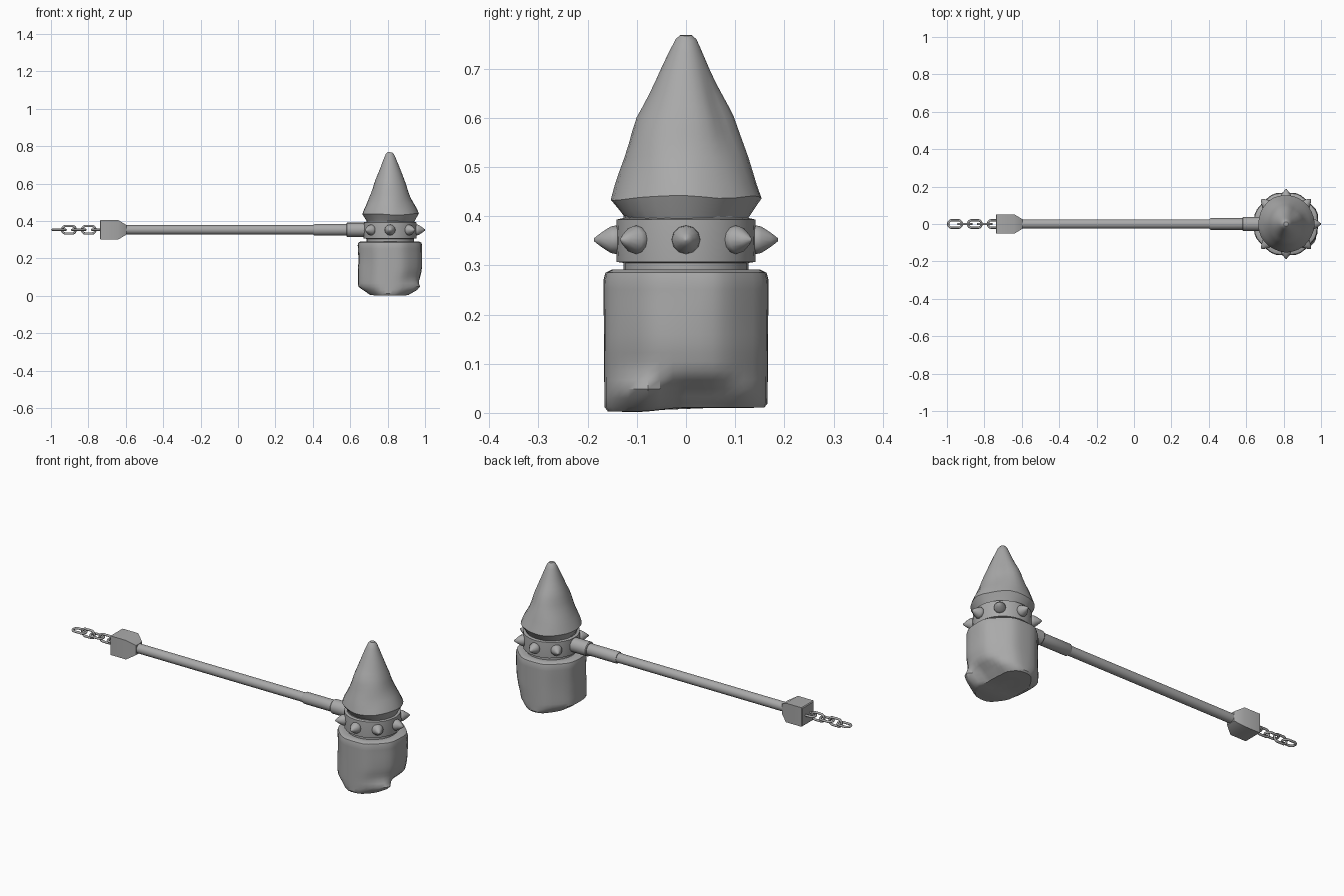
import bpy, bmesh, math
from mathutils import Matrix, Vector, noise

if "Cube" in bpy.data.objects:
    bpy.data.objects.remove(bpy.data.objects["Cube"])

GREY = bpy.data.materials.new("stone_grey")
GREY.diffuse_color = (0.4, 0.4, 0.4, 1)
GREY.use_nodes = True
GREY.node_tree.nodes["Principled BSDF"].inputs["Base Color"].default_value = GREY.diffuse_color
HX, HZ = 0.813, 0.353            # head centre, handle height


def finish(name, bm, matrix=Matrix(), angle=35):
    bmesh.ops.recalc_face_normals(bm, faces=bm.faces)
    me = bpy.data.meshes.new(name)
    bm.to_mesh(me)
    bm.free()
    me.materials.append(GREY)
    me.transform(matrix)
    ob = bpy.data.objects.new(name, me)
    bpy.context.collection.objects.link(ob)
    bpy.context.view_layer.objects.active = ob
    ob.select_set(True)
    bpy.ops.object.shade_smooth_by_angle(angle=math.radians(angle))
    ob.select_set(False)
    return ob


def lathe(name, profile, sides, matrix=Matrix(), shape=None, turn=0.0, angle=35):
    """Rings of (radius, height) about z, capped, optionally reshaped."""
    bm = bmesh.new()
    rings = []
    for r, z in profile:
        ring = []
        for i in range(sides):
            a = 2 * math.pi * i / sides + turn
            p = Vector((r * math.cos(a), r * math.sin(a), z))
            ring.append(bm.verts.new(shape(p, a) if shape else p))
        rings.append(ring)
    for lo, hi in zip(rings, rings[1:]):
        for i in range(sides):
            j = (i + 1) % sides
            bm.faces.new((lo[i], lo[j], hi[j], hi[i]))
    bm.faces.new(rings[0][::-1])
    bm.faces.new(rings[-1])
    return finish(name, bm, matrix, angle)


def resample(profile, step):
    out = [profile[0]]
    for (r0, z0), (r1, z1) in zip(profile, profile[1:]):
        n = max(1, round(math.hypot(r1 - r0, z1 - z0) / step))
        out += [(r0 + (r1 - r0) * k / n, z0 + (z1 - z0) * k / n) for k in range(1, n + 1)]
    return out


def smooth(t):
    t = min(1, max(0, t))
    return t * t * (3 - 2 * t)


# Chipped stone spike, narrower along x in its middle
def spike_shape(p, a):
    t = smooth((p.z - 0.44) / 0.12) * (1 - smooth((p.z - 0.66) / 0.1))
    n = noise.noise(p * 11) * 0.05
    chip = 0.12 * math.exp(-((a - 0.95) / 0.35) ** 2 - ((p.z - 0.6) / 0.09) ** 2)
    k = 1 + n - chip
    return Vector((p.x * k * (1 - 0.12 * t), p.y * k, p.z + 0.008 * noise.noise(p * 9)))


head = Matrix.Translation((HX, 0, 0))
spike = [(0.122, 0.39), (0.152, 0.437), (0.125, 0.52), (0.098, 0.6),
         (0.05, 0.7), (0.021, 0.76), (0.012, 0.768)]
lathe("stone_spike", resample(spike, 0.025), 28, head, spike_shape)


# Stone block: rounded octagon with a broken lower edge
def block_shape(p, a):
    s = math.pi / 4
    d = (a + s / 2) % s - s / 2
    k = 1 + 0.6 * (math.cos(s / 2) / math.cos(d) - 0.965)
    q = Vector((p.x * k * 1.02, p.y * k, p.z))
    low = smooth((0.055 - q.z) / 0.055)
    q.x *= 1 - 0.3 * low                              # worn along x
    if q.x > 0:                                       # notch in the outer foot
        side = smooth((q.y + 0.075) / 0.05) * (1 - smooth((q.y - 0.06) / 0.07))
        q.x -= 0.04 * side * smooth((0.075 - q.z) / 0.02) * q.x / 0.17
        knob = math.exp(-((q.y + 0.1) / 0.045) ** 2 - ((q.z - 0.04) / 0.035) ** 2)
        q.x += 0.035 * knob
        q.x -= 0.015 * smooth((0.15 - q.z) / 0.1)
    q.z += 0.008 * smooth((q.y + 0.1) / 0.1) * low
    n = 1 + 0.03 * noise.noise(q * 8)
    return Vector((q.x * n, q.y, q.z))


block = [(0.05, 0.002), (0.12, 0.002), (0.163, 0.003), (0.17, 0.012), (0.172, 0.27),
         (0.168, 0.285), (0.155, 0.291), (0.08, 0.291)]
lathe("stone_block", resample(block, 0.018), 40, head, block_shape)

# Neck and studded collar
lathe("neck", [(0.127, 0.28), (0.127, 0.4)], 24, head)
lathe("collar", [(0.128, 0.305), (0.141, 0.307), (0.143, 0.35), (0.141, 0.393), (0.128, 0.396)], 24, head)
for i in range(8):
    if i == 4:                                        # handle enters here
        continue
    m = (Matrix.Translation((HX, 0, 0.352)) @ Matrix.Rotation(i * math.pi / 4, 4, 'Z')
         @ Matrix.Rotation(math.pi / 2, 4, 'Y'))
    lathe("collar_stud", [(0.023, 0.128), (0.029, 0.143), (0.027, 0.153),
                          (0.014, 0.173), (0.003, 0.187)], 12, m, angle=60)

# Handle, sleeves and square pommel, all along x
along = Matrix.Translation((0, 0, HZ)) @ Matrix.Rotation(math.pi / 2, 4, 'Y')
lathe("shaft", [(0.025, -0.63), (0.025, 0.45)], 16, along)
lathe("grip_sleeve", [(0.028, 0.405), (0.031, 0.41), (0.031, 0.6)], 16, along)
lathe("socket", [(0.035, 0.58), (0.038, 0.584), (0.038, 0.7)], 16, along)
R2 = math.sqrt(2)
lathe("pommel", [(0.048 * R2, -0.738), (0.052 * R2, -0.734), (0.052 * R2, -0.64), (0.026 * R2, -0.597)],
      4, along, turn=math.pi / 4)


# Chain: oval links alternately flat and upright
def link(x, upright):
    bm = bmesh.new()
    half, rad, wire, n, m = 0.016, 0.0205, 0.0062, 16, 8
    rings = []
    for i in range(n):
        a = 2 * math.pi * (i + 0.5) / n
        c = Vector((math.copysign(half, math.cos(a)), 0, 0))
        out = Vector((math.cos(a), math.sin(a), 0))
        rings.append([bm.verts.new(c + out * (rad + wire * math.cos(b)) + Vector((0, 0, wire * math.sin(b))))
                      for b in (2 * math.pi * k / m for k in range(m))])
    for i in range(n):
        p, q = rings[i], rings[(i + 1) % n]
        for k in range(m):
            bm.faces.new((p[k], q[k], q[(k + 1) % m], p[(k + 1) % m]))
    finish("chain_link", bm, Matrix.Translation((x, 0, HZ))
           @ Matrix.Rotation(math.pi / 2 if upright else 0, 4, 'X'), 60)


for i in range(5):
    link(-0.957 + 0.053 * i, i % 2 == 1)
